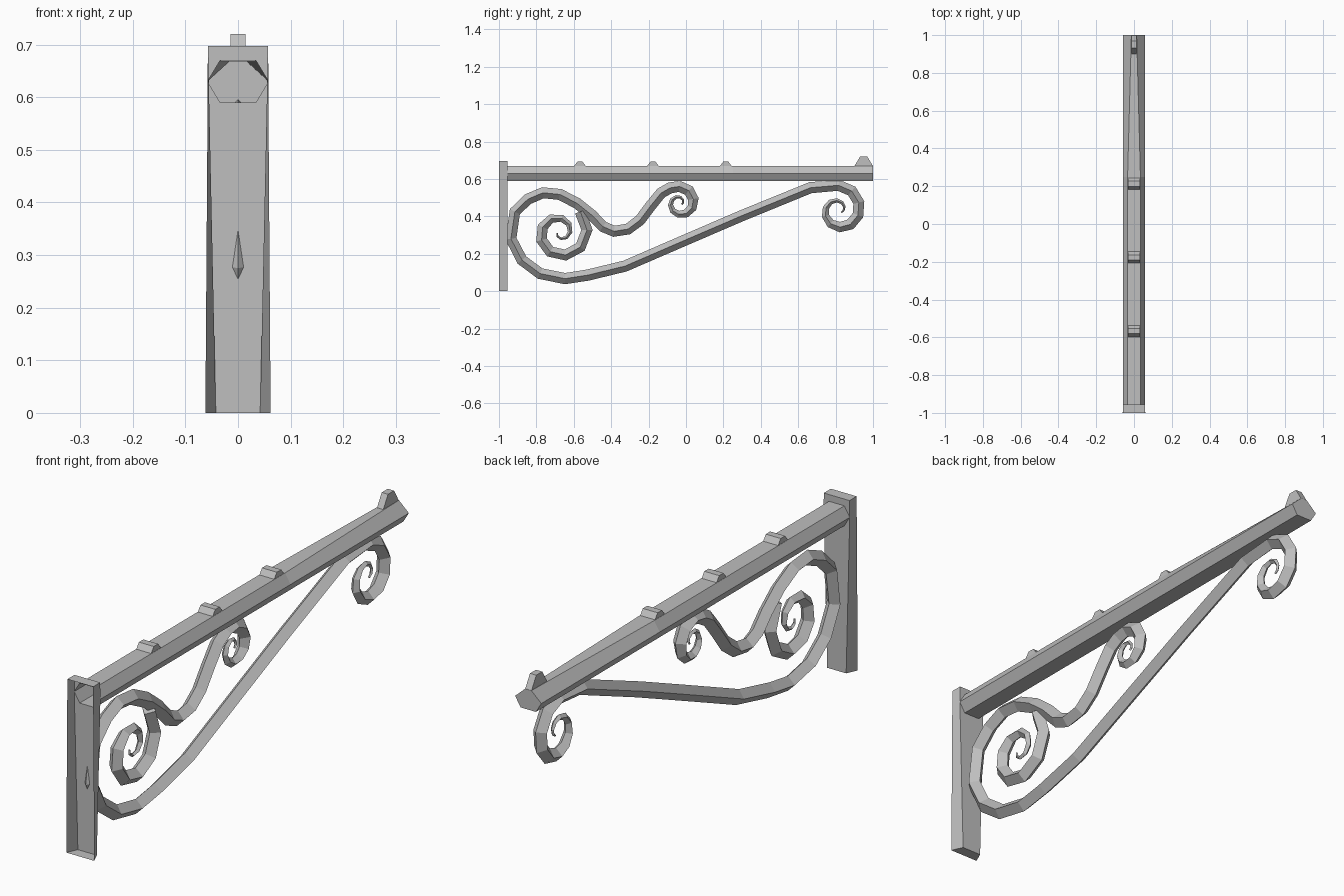
import bpy
import bmesh
from math import cos, sin, radians
from mathutils import Vector

default_cube = bpy.data.objects.get("Cube")
if default_cube:
    bpy.data.objects.remove(default_cube, do_unlink=True)

iron = bpy.data.materials.new("plain_grey_iron")
iron.use_nodes = True
iron_colour = (0.52, 0.52, 0.52, 1)
iron.diffuse_color = iron_colour
iron.node_tree.nodes["Principled BSDF"].inputs["Base Color"].default_value = iron_colour


def finish(name, bm, recalc=True):
    """Turn a bmesh into a flat shaded object."""
    if recalc:
        bmesh.ops.recalc_face_normals(bm, faces=bm.faces)
    mesh = bpy.data.meshes.new(name)
    bm.to_mesh(mesh)
    bm.free()
    mesh.materials.append(iron)
    obj = bpy.data.objects.new(name, mesh)
    bpy.context.collection.objects.link(obj)
    return obj


def loft(name, rings, cap_start=True, cap_end=True):
    """Skin a sequence of equal closed rings."""
    bm = bmesh.new()
    loops = [[bm.verts.new(p) for p in ring] for ring in rings]
    for a, b in zip(loops, loops[1:]):
        for i in range(len(a)):
            j = (i + 1) % len(a)
            bm.faces.new((a[i], a[j], b[j], b[i]))
    if cap_start:
        bm.faces.new(loops[0][::-1])
    if cap_end:
        bm.faces.new(loops[-1])
    return finish(name, bm)


def spiral(cy, cz, r_start, r_end, a_start, a_end, steps):
    """Points of a spiral in the side plane, winding inwards."""
    points = []
    for i in range(steps + 1):
        t = i / steps
        a = radians(a_start + (a_end - a_start) * t)
        r = r_start + (r_end - r_start) * t
        points.append(Vector((0, cy + r * cos(a), cz + r * sin(a))))
    return points


def scroll(name, path, thickness=0.03, taper=0.4, taper_start=True):
    """Sweep a diamond section along a path, thinning towards the eyes."""
    lengths = [0]
    for a, b in zip(path, path[1:]):
        lengths.append(lengths[-1] + (b - a).length)
    side = Vector((1, 0, 0))
    rings = []
    for i, p in enumerate(path):
        before = (p - path[max(i - 1, 0)]).normalized()
        after = (path[min(i + 1, len(path) - 1)] - p).normalized()
        tangent = (before + after).normalized()
        normal = side.cross(tangent)
        to_eye = lengths[-1] - lengths[i]
        if taper_start:
            to_eye = min(to_eye, lengths[i])
        r = thickness * min(1, 0.15 + to_eye / taper)
        rings.append([p + normal * r, p + side * r, p - normal * r, p - side * r])
    return loft(name, rings)


BACK = -0.955   # plane where the beam meets the wall plate


# Beam: hollow six-sided bar whose top narrows towards the free end
def beam_ring(y, top):
    return [(-top, y, 0.67), (top, y, 0.67), (0.058, y, 0.63),
            (0.034, y, 0.59), (-0.034, y, 0.59), (-0.058, y, 0.63)]


loft("beam", [beam_ring(BACK, 0.034), beam_ring(0.25, 0.034), beam_ring(1, 0.014)],
     cap_start=False)

# Wall plate: tray open at the front, with the beam socket in its back
bm = bmesh.new()
socket = [bm.verts.new(p) for p in beam_ring(BACK, 0.034)]
tl, tr, right, br, bl, left = socket
back_low = [bm.verts.new((s * 0.042, BACK, 0)) for s in (-1, 1)]
back_top = [bm.verts.new((s * 0.057, BACK, 0.697)) for s in (-1, 1)]
front_low = [bm.verts.new((s * 0.062, -1, 0)) for s in (-1, 1)]
front_top = [bm.verts.new((s * 0.057, -1, 0.697)) for s in (-1, 1)]
bm.faces.new((back_low[1], back_low[0], left, bl, br, right))
bm.faces.new((right, tr, tl, left, back_top[0], back_top[1]))
bm.faces.new((front_top[0], front_top[1], back_top[1], back_top[0]))
bm.faces.new((front_low[0], back_low[0], back_low[1], front_low[1]))
bm.faces.new((front_low[1], back_low[1], right, back_top[1], front_top[1]))
bm.faces.new((front_low[0], front_top[0], back_top[0], left, back_low[0]))
finish("wall_plate", bm, recalc=False)


# Stops on top of the beam
def stop(name, y, half_base, half_top, height, half_width):
    profile = [(y - half_base, 0.668), (y + half_base, 0.668),
               (y + half_top, 0.67 + height), (y - half_top, 0.67 + height)]
    loft(name, [[(x, py, pz) for py, pz in profile]
                for x in (-half_width, half_width)])


for i in range(3):
    stop("beam_stop_%d" % (i + 1), -0.567 + i * 0.39, 0.032, 0.014, 0.022, 0.033)
stop("end_stop", 0.95, 0.05, 0.019, 0.05, 0.014)

# Main scroll: outer eye, long brace, big loop, wave and small eye
sweep = [(0.665, 0.553), (0.3, 0.404), (0, 0.275), (-0.326, 0.134),
         (-0.524, 0.086), (-0.647, 0.067), (-0.78, 0.094), (-0.877, 0.166),
         (-0.936, 0.28), (-0.915, 0.425), (-0.845, 0.492), (-0.765, 0.526),
         (-0.674, 0.517), (-0.583, 0.47), (-0.503, 0.406), (-0.444, 0.345),
         (-0.385, 0.32), (-0.31, 0.332), (-0.246, 0.38), (-0.19, 0.455),
         (-0.134, 0.524), (-0.085, 0.552)]
outer_eye = spiral(0.815, 0.434, 0.132, 0.02, 90, -400, 14)
small_eye = spiral(-0.035, 0.471, 0.089, 0.014, 90, -390, 13)
scroll("main_scroll",
       outer_eye[::-1] + [Vector((0, y, z)) for y, z in sweep] + small_eye)

# Inner scroll branching off the big loop
scroll("inner_scroll", spiral(-0.675, 0.315, 0.156, 0.015, 45, -520, 14),
       taper_start=False)
